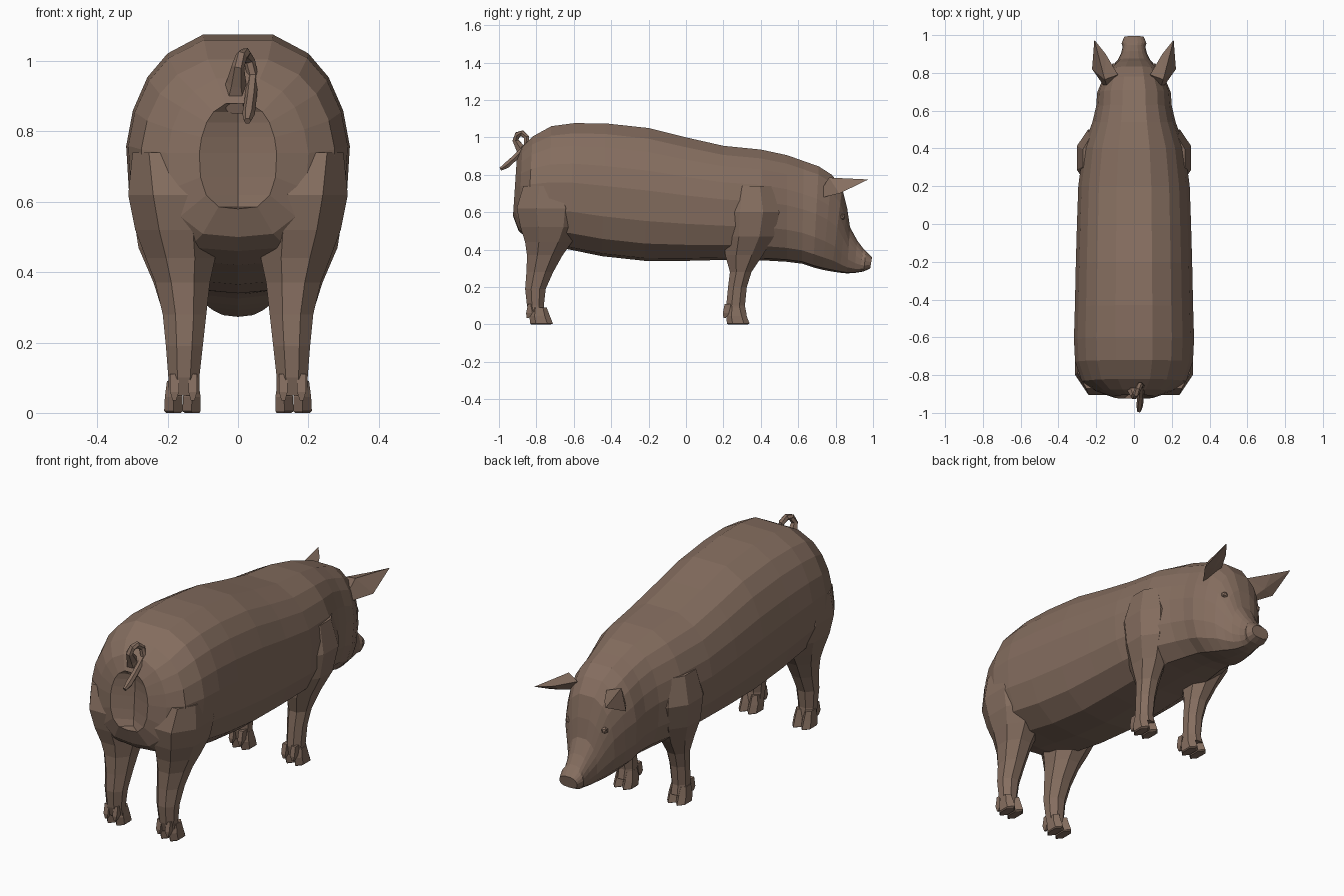
import bpy, bmesh, math
from mathutils import Vector

if "Cube" in bpy.data.objects:
    bpy.data.objects.remove(bpy.data.objects["Cube"])

skin = bpy.data.materials.new("brown skin")
skin.diffuse_color = (0.235, 0.155, 0.115, 1)
skin.use_nodes = True
skin.node_tree.nodes["Principled BSDF"].inputs["Base Color"].default_value = skin.diffuse_color


def finish(bm, name):
    bmesh.ops.recalc_face_normals(bm, faces=bm.faces[:])
    me = bpy.data.meshes.new(name)
    bm.to_mesh(me)
    bm.free()
    me.materials.append(skin)
    ob = bpy.data.objects.new(name, me)
    bpy.context.collection.objects.link(ob)
    return ob


def bridge(bm, rings):
    """Skin a list of equally long vertex rings with quads."""
    for a, b in zip(rings, rings[1:]):
        n = len(a)
        for i in range(n):
            j = (i + 1) % n
            bm.faces.new((a[i], a[j], b[j], b[i]))


# Body and head: half cross-section (width, height fractions), top to bottom
HALF = [(0, 1), (.31, 1), (.63, .92), (.81, .82), (.94, .68),
        (1, .53), (.97, .30), (.82, .13), (.5, .02), (0, 0)]
LOOP = HALF + [(-x, z) for x, z in HALF[-2:0:-1]]
# top y, top z, bottom y, bottom z, half width; from rump to snout
RINGS = [(-.905, .88, -.925, .58, .11), (-.875, .95, -.895, .50, .20),
         (-.82, 1.005, -.85, .46, .275), (-.72, 1.06, -.74, .42, .312),
         (-.60, 1.076, -.62, .40, .318), (-.43, 1.075, -.45, .365, .313),
         (-.20, 1.05, -.22, .34, .308), (.0, 1.0, .0, .34, .302),
         (.20, .955, .20, .345, .295), (.40, .935, .42, .342, .268),
         (.54, .905, .54, .335, .220), (.63, .873, .62, .325, .200),
         (.71, .845, .68, .305, .195), (.78, .80, .73, .292, .170),
         (.835, .73, .78, .283, .142), (.862, .62, .82, .277, .110),
         (.877, .52, .86, .273, .085), (.915, .45, .90, .275, .067),
         (.948, .405, .93, .28, .060), (.962, .392, .95, .283, .066),
         (.995, .36, .985, .30, .052)]
bm = bmesh.new()
rings = [[bm.verts.new((x * w, yb + (yt - yb) * z, zb + (zt - zb) * z)) for x, z in LOOP]
         for yt, zt, yb, zb, w in RINGS]
bridge(bm, rings)
bm.faces.new(rings[-1])
# rump cap with a central cleft
r, n = rings[0], len(LOOP)
mid = [r[0]] + [bm.verts.new((0, r[i].co.y + .045, r[i].co.z)) for i in range(1, 9)] + [r[9]]
for i in range(9):
    for side in (lambda k: r[k], lambda k: r[-k]):
        quad = [mid[i], side(i), side(i + 1), mid[i + 1]]
        bm.faces.new(list(dict.fromkeys(quad)))
finish(bm, "body_and_head")


def loft_z(name, sections, s, sides=8):
    """Upright loft through boxes (z, x0, x1, y0, y1), mirrored by s."""
    bm = bmesh.new()
    rings = []
    for z, x0, x1, y0, y1 in sections:
        ring = []
        for k in range(sides):
            a = math.tau * (k + .5) / sides
            f = 1 / math.cos(math.pi / sides)
            ring.append(bm.verts.new((s * ((x0 + x1) / 2 + f * math.cos(a) * (x1 - x0) / 2),
                                      (y0 + y1) / 2 + f * math.sin(a) * (y1 - y0) / 2, z)))
        rings.append(ring)
    bridge(bm, rings)
    bm.faces.new(rings[0])
    bm.faces.new(rings[-1])
    return finish(bm, name)


HIND = [(.74, .14, .30, -.87, -.58), (.62, .07, .312, -.905, -.54),
        (.52, .06, .292, -.885, -.56), (.44, .065, .262, -.86, -.61),
        (.37, .08, .235, -.85, -.66), (.28, .09, .214, -.853, -.71),
        (.19, .10, .205, -.86, -.75), (.10, .11, .198, -.85, -.76),
        (.05, .11, .20, -.835, -.755)]
FRONT = [(.74, .14, .27, .24, .46), (.60, .10, .303, .20, .50),
         (.47, .09, .283, .205, .47), (.37, .095, .24, .21, .41),
         (.28, .105, .212, .235, .35), (.20, .11, .202, .225, .325),
         (.10, .115, .198, .215, .315), (.05, .115, .20, .225, .325)]
EAR_RIM = [(.085, .79, .765), (.13, .69, .67), (.222, .82, .70), (.21, .975, .775), (.15, .90, .765)]

for s, tag in ((1, "right"), (-1, "left")):
    for part, leg, heel in (("hind", HIND, -.83), ("front", FRONT, .222)):
        loft_z(f"{part}_leg_{tag}", leg, s)
        # cloven hoof: two toes and two dewclaws
        for k, x in enumerate((.106, .158)):
            loft_z(f"{part}_toe_{tag}_{k + 1}",
                   [(.09, x + .008, x + .044, heel + .01, heel + .08),
                    (.045, x, x + .05, heel, heel + .095),
                    (.005, x, x + .052, heel + .005, heel + .11),
                    (0, x + .004, x + .046, heel + .01, heel + .10)], s, 6)
            loft_z(f"{part}_dewclaw_{tag}_{k + 1}",
                   [(.11, x + .01, x + .035, heel - .015, heel + .02),
                    (.06, x + .01, x + .035, heel - .025, heel + .01),
                    (.035, x + .018, x + .028, heel - .022, heel - .01)], s, 4)

    # Ear: pointed rim with a rounded back and a hollow front
    bm = bmesh.new()
    rim = [bm.verts.new((s * x, y, z)) for x, y, z in EAR_RIM]
    for hub in ((.155, .765, .785), (.165, .825, .715)):
        h = bm.verts.new((s * hub[0], hub[1], hub[2]))
        for a, b in zip(rim, rim[1:] + rim[:1]):
            bm.faces.new((a, b, h))
    finish(bm, f"ear_{tag}")

    # Eyelid
    bm = bmesh.new()
    bmesh.ops.create_icosphere(bm, subdivisions=1, radius=.02)
    bmesh.ops.translate(bm, verts=bm.verts[:], vec=(s * .105, .833, .575))
    finish(bm, f"eyelid_{tag}")

# Curly tail: tapered tube swept along a looping path (x, y, z, radius)
PATH = [(-.01, -.84, .88, .055), (-.005, -.885, .94, .028), (0, -.912, .985, .018),
        (.01, -.90, 1.015, .017), (.02, -.875, 1.022, .017), (.033, -.852, 1.00, .016),
        (.042, -.855, .955, .016), (.036, -.91, .895, .017), (.03, -.96, .85, .018),
        (.027, -.992, .83, .010)]
pts = [Vector(p[:3]) for p in PATH]
bm = bmesh.new()
rings = []
for i, p in enumerate(pts):
    t = (pts[min(i + 1, len(pts) - 1)] - pts[max(i - 1, 0)]).normalized()
    u = Vector((1, 0, 0))
    u = (u - t * u.dot(t)).normalized()
    v = t.cross(u)
    rings.append([bm.verts.new(p + PATH[i][3] * (u * math.cos(math.tau * k / 6) + v * math.sin(math.tau * k / 6)))
                  for k in range(6)])
bridge(bm, rings)
bm.faces.new(rings[0])
bm.faces.new(rings[-1])
finish(bm, "curly_tail")
